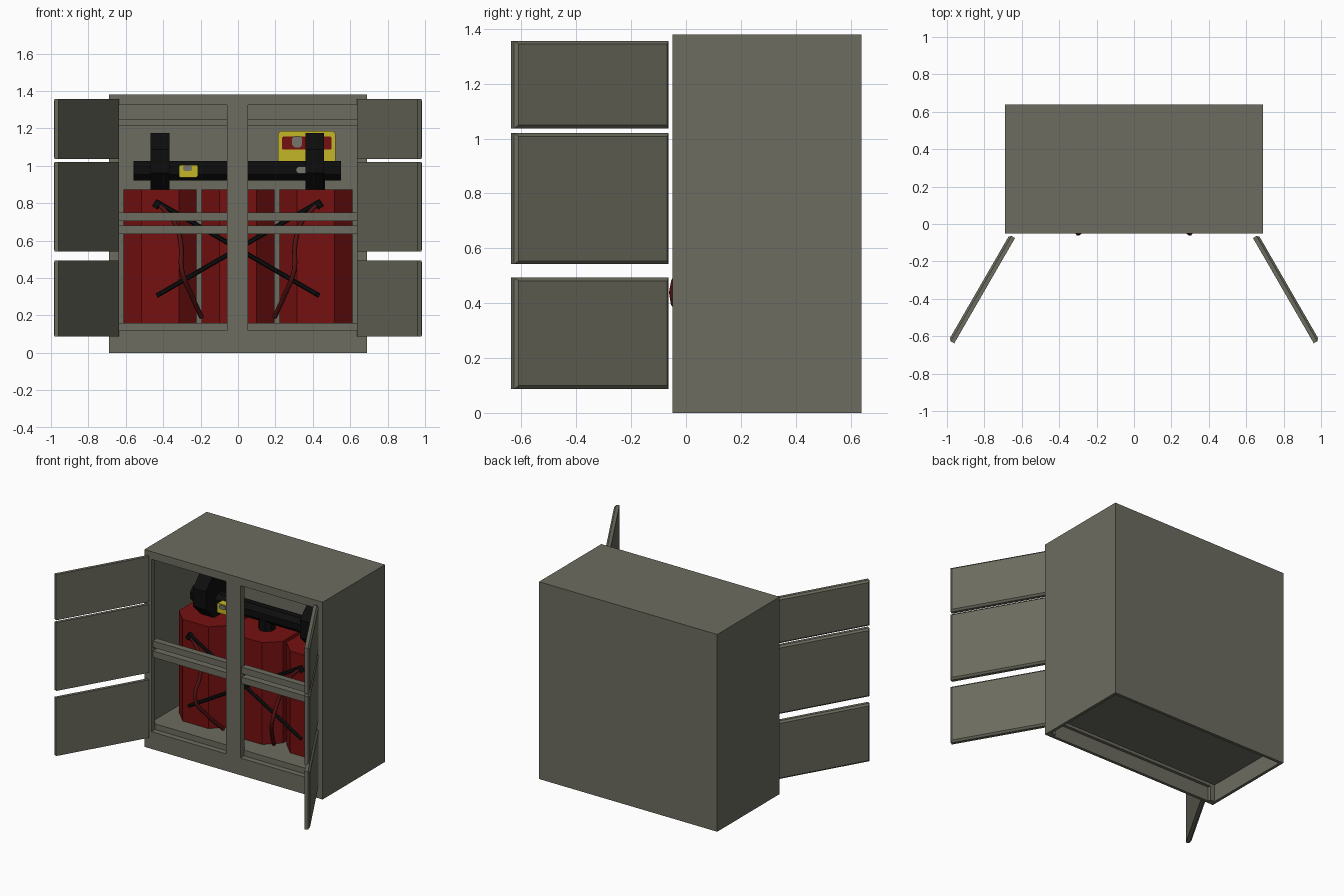
import bpy, bmesh, math
from mathutils import Vector

if "Cube" in bpy.data.objects:
    bpy.data.objects.remove(bpy.data.objects["Cube"])


def mat(name, r, g, b):
    m = bpy.data.materials.new(name)
    m.diffuse_color = (r, g, b, 1)
    m.use_nodes = True
    m.node_tree.nodes["Principled BSDF"].inputs["Base Color"].default_value = m.diffuse_color
    return m


GREY = mat("olive_grey", 0.15, 0.15, 0.115)
RED = mat("tank_red", 0.18, 0.005, 0.005)
HOSE = mat("hose_dark_red", 0.085, 0.006, 0.006)
BLACK = mat("black", 0.004, 0.004, 0.004)
YELLOW = mat("yellow", 0.56, 0.47, 0.02)
LIGHT = mat("light_grey", 0.18, 0.18, 0.15)


def finish(name, bm, m):
    bmesh.ops.recalc_face_normals(bm, faces=bm.faces)
    me = bpy.data.meshes.new(name)
    bm.to_mesh(me)
    bm.free()
    me.materials.append(m)
    ob = bpy.data.objects.new(name, me)
    bpy.context.collection.objects.link(ob)
    return ob


def loft(name, loops, m):
    """Join rings of points with quads and cap both ends."""
    bm = bmesh.new()
    rings = [[bm.verts.new(p) for p in l] for l in loops]
    for a, b in zip(rings, rings[1:]):
        for i in range(len(a)):
            j = (i + 1) % len(a)
            bm.faces.new((a[i], a[j], b[j], b[i]))
    bm.faces.new(rings[0])
    bm.faces.new(rings[-1])
    return finish(name, bm, m)


def box(name, x0, x1, y0, y1, z0, z1, m):
    ring = [(x0, y0), (x1, y0), (x1, y1), (x0, y1)]
    return loft(name, [[(x, y, z) for x, y in ring] for z in (z0, z1)], m)


def rod(name, a, b, r, m, sides=8):
    """Straight prism with flat sides from a to b."""
    a, b = Vector(a), Vector(b)
    d = (b - a).normalized()
    u = d.cross(Vector((0, 0, 1)) if abs(d.z) < 0.9 else Vector((0, 1, 0))).normalized()
    v = d.cross(u)
    rr = r / math.cos(math.pi / sides)
    ring = [(u * math.cos(t) + v * math.sin(t)) * rr
            for t in [(i + 0.5) * math.tau / sides for i in range(sides)]]
    return loft(name, [[p + o for o in ring] for p in (a, b)], m)


# cabinet shell, open underneath
T = 0.02
box("back_panel", -0.69, 0.69, 0.64 - T, 0.64, 0, 1.38, GREY)
box("top_panel", -0.69, 0.69, -0.05, 0.64 - T, 1.38 - T, 1.38, GREY)
for n, s in (("left", -1), ("right", 1)):
    xs = sorted((s * 0.69, s * (0.69 - T)))
    box(n + "_side_panel", *xs, -0.05, 0.64 - T, 0, 1.38 - T, GREY)
    xs = sorted((s * 0.67, s * 0.635))
    box(n + "_front_stile", *xs, -0.05, -0.01, 0, 1.36, GREY)
box("front_plinth", -0.635, 0.635, -0.05, -0.03, 0, 0.12, GREY)
box("front_top_rail", -0.635, 0.635, -0.05, -0.01, 1.326, 1.36, GREY)
box("mullion", -0.058, 0.053, -0.05, -0.005, 0.12, 1.326, GREY)
box("floor", -0.67, 0.67, -0.01, 0.62, 0.12, 0.16, GREY)
box("floor_lip", -0.635, 0.635, -0.03, -0.01, 0.10, 0.12, GREY)
box("rear_upper_rail", -0.67, 0.67, 0.59, 0.62, 1.246, 1.36, GREY)
box("rear_lower_rail", -0.67, 0.67, 0.60, 0.62, 1.214, 1.246, GREY)

# paired cross rails in each opening
for n, x0, x1 in (("left", -0.635, -0.058), ("right", 0.053, 0.635)):
    for z in (0.635, 0.705):
        box(n + "_cross_rail", x0, x1, -0.035, 0.01, z, z + 0.045, GREY)


# open doors, chamfered around the outer face
def door(name, s, z0, z1):
    loops = []
    for t, c in ((0, 0), (0.022, 0), (0.034, 0.012)):
        ring = []
        for l, z in ((c, z0 + c), (0.65 - c, z0 + c), (0.65 - c, z1 - c), (c, z1 - c)):
            ring.append((s * (0.636 + 0.5 * l + 0.866 * t), -0.075 - 0.866 * l + 0.5 * t, z))
        loops.append(ring)
    loft(name, loops, GREY)


for n, s in (("left", -1), ("right", 1)):
    for row, z0, z1 in (("lower", 0.087, 0.493), ("middle", 0.542, 1.02), ("upper", 1.037, 1.356)):
        door(f"{n}_{row}_door", s, z0, z1)

# three eight-sided tanks with necks
A, B, CY = 0.195, 0.1, 0.32
octagon = [(-B, -A), (B, -A), (A, -B), (A, B), (B, A), (-B, A), (-A, B), (-A, -B)]
for n, cx in (("left", -0.416), ("centre", 0.0), ("right", 0.416)):
    loft(n + "_tank", [[(cx + x, CY + y, z) for x, y in octagon] for z in (0.16, 0.872)], RED)
    rod(n + "_neck", (cx, CY, 0.87), (cx, CY, 0.96), 0.05, BLACK)

# manifold pipe and the two big valve wheels
rod("manifold", (-0.56, CY, 0.974), (0.552, CY, 0.974), 0.052, BLACK)
for n, cx in (("left", -0.417), ("right", 0.411)):
    rod(n + "_valve_wheel", (cx - 0.05, CY, 1.024), (cx + 0.05, CY, 1.024), 0.152, BLACK)

# crossed lances, knobs and hoses
for n, s in (("left", -1), ("right", 1)):
    rod(n + "_lance", (s * 0.43, 0.08, 0.805), (-s * 0.435, 0.08, 0.305), 0.011, BLACK, 6)
    rod(n + "_lance_knob", (s * 0.445, 0.08, 0.775), (s * 0.42, 0.08, 0.812), 0.016, BLACK, 6)
    cu = bpy.data.curves.new(n + "_hose", 'CURVE')
    cu.dimensions = '3D'
    cu.bevel_depth = 0.013
    cu.bevel_resolution = 1
    cu.resolution_u = 4
    cu.use_fill_caps = True
    pts = [(0.42, 0.08, 0.79), (0.34, 0.06, 0.70), (0.305, 0.02, 0.58),
           (0.30, -0.05, 0.44), (0.25, 0.02, 0.31), (0.195, 0.12, 0.19)]
    sp = cu.splines.new('BEZIER')
    sp.bezier_points.add(len(pts) - 1)
    for bp, (x, y, z) in zip(sp.bezier_points, pts):
        bp.co = (s * x, y, z)
        bp.handle_left_type = bp.handle_right_type = 'AUTO'
    cu.materials.append(HOSE)
    ob = bpy.data.objects.new(n + "_hose", cu)
    bpy.context.collection.objects.link(ob)


# yellow plates with clipped corners
def plate(name, x0, x1, z0, z1, y, c, m, t=0.008):
    ring = [(x0 + c, z0), (x1 - c, z0), (x1, z0 + c), (x1, z1 - c),
            (x1 - c, z1), (x0 + c, z1), (x0, z1 - c), (x0, z0 + c)]
    loft(name, [[(x, yy, z) for x, z in ring] for yy in (y, y - t)], m)


plate("wall_box", 0.213, 0.522, 0.95, 1.186, 0.62, 0.015, YELLOW, 0.08)
plate("wall_box_band", 0.235, 0.50, 1.086, 1.156, 0.54, 0.006, RED)
plate("wall_box_latch", 0.29, 0.343, 1.098, 1.158, 0.532, 0.012, LIGHT)
plate("gauge_plate", -0.315, -0.215, 0.938, 1.005, 0.268, 0.006, YELLOW, 0.05)
plate("gauge_latch", -0.293, -0.245, 0.973, 1.0, 0.218, 0.006, LIGHT)
plate("manifold_latch", 0.31, 0.383, 0.958, 0.996, 0.268, 0.012, LIGHT, 0.03)
